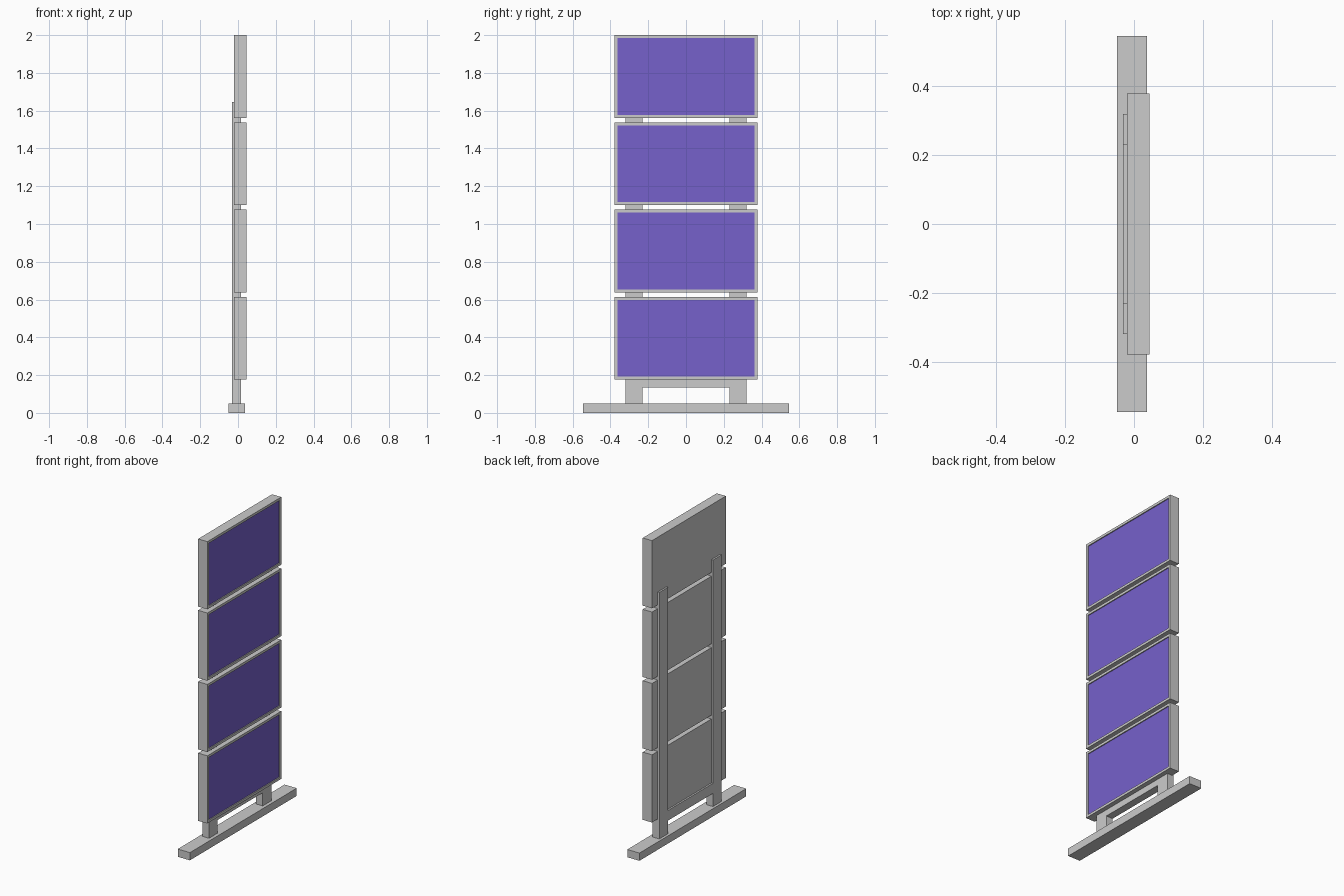
import bpy, bmesh
from mathutils import Matrix, Vector

if "Cube" in bpy.data.objects:
    bpy.data.objects.remove(bpy.data.objects["Cube"])


def finish(name, bm, mat=None):
    mesh = bpy.data.meshes.new(name)
    bm.to_mesh(mesh)
    bm.free()
    if mat:
        mesh.materials.append(mat)
    obj = bpy.data.objects.new(name, mesh)
    bpy.context.collection.objects.link(obj)
    return obj


def box_mesh(lo, hi):
    lo, hi = Vector(lo), Vector(hi)
    bm = bmesh.new()
    bmesh.ops.create_cube(bm, size=1, matrix=Matrix.Translation((lo + hi) / 2)
                          @ Matrix.Diagonal((*(hi - lo), 1)))
    return bm


def box(name, lo, hi):
    return finish(name, box_mesh(lo, hi))


screen_mat = bpy.data.materials.new("screen_purple")
screen_mat.diffuse_color = (0.18, 0.12, 0.6, 1)
screen_mat.use_nodes = True
screen_mat.node_tree.nodes["Principled BSDF"].inputs["Base Color"].default_value = screen_mat.diffuse_color

# Floor beam
box("base_beam", (-0.049, -0.546, 0), (0.038, 0.546, 0.05))

# Two uprights and the low crossbar joining them
for side, label in ((-1, "left"), (1, "right")):
    y0, y1 = sorted((side * 0.23, side * 0.319))
    box("upright_" + label, (-0.032, y0, 0.05), (0.016, y1, 1.645))
box("lower_crossbar", (-0.032, -0.23, 0.135), (0.016, 0.23, 0.20))

# Four stacked display panels
BACK, FRONT, HALF_W = -0.021, 0.045, 0.378
HEIGHT, PITCH, BOTTOM = 0.438, 0.462, 0.176
BORDER, RECESS = 0.023, 0.006
for i in range(4):
    z = BOTTOM + i * PITCH
    # Casing with a recessed opening on its display side
    bm = box_mesh((BACK, -HALF_W, z), (FRONT, HALF_W, z + HEIGHT))
    bm.normal_update()
    face = max(bm.faces, key=lambda f: f.normal.x)
    bmesh.ops.inset_region(bm, faces=[face], thickness=BORDER)
    walls = bmesh.ops.extrude_face_region(bm, geom=[face])["geom"]
    verts = [v for v in walls if isinstance(v, bmesh.types.BMVert)]
    bmesh.ops.translate(bm, verts=verts, vec=(-RECESS, 0, 0))
    corners = [v.co.copy() for v in verts]
    bmesh.ops.delete(bm, geom=[f for f in bm.faces
                               if all(v in verts for v in f.verts) or f == face],
                     context='FACES')
    finish(f"panel_frame_{i + 1}", bm)

    # Coloured screen closing the opening
    ys, zs = [c.y for c in corners], [c.z for c in corners]
    sx = corners[0].x
    bm = bmesh.new()
    bm.faces.new([bm.verts.new((sx, y, h)) for y, h in (
        (min(ys), min(zs)), (max(ys), min(zs)),
        (max(ys), max(zs)), (min(ys), max(zs)))])
    finish(f"screen_{i + 1}", bm, screen_mat)
